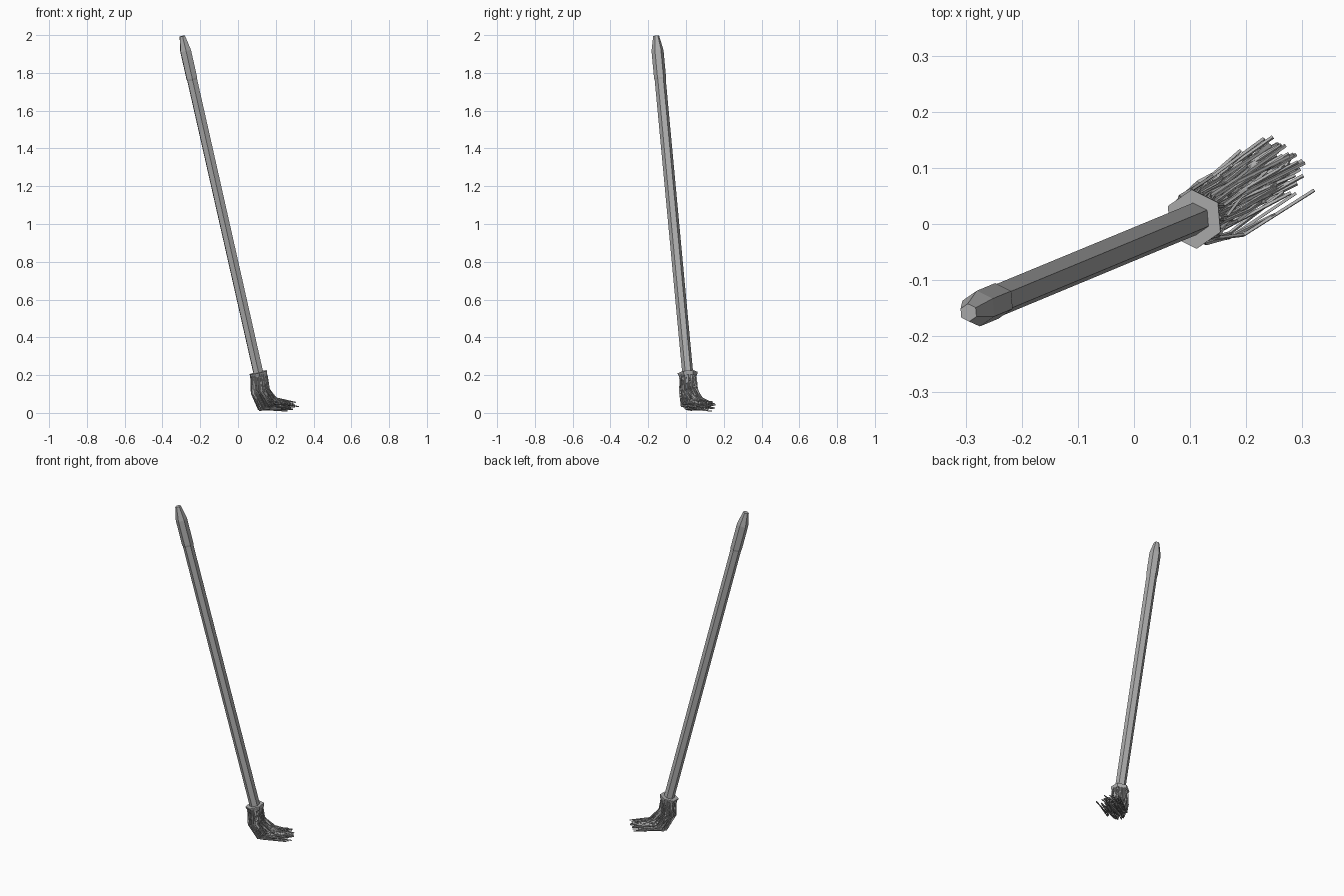
import bpy, bmesh, math, random
from mathutils import Vector

if "Cube" in bpy.data.objects:
    bpy.data.objects.remove(bpy.data.objects["Cube"])

random.seed(4)
BASE = Vector((0.108, 0.009, 0.21))
TOP = Vector((-0.295, -0.158, 1.995))
AXIS = (TOP - BASE).normalized()
LEN = (TOP - BASE).length
# hexagon frame perpendicular to the tilted handle
X = (Vector((1, 0, 0)) - AXIS * AXIS.x).normalized()
Y = AXIS.cross(X)

# dark grey finish
grey = bpy.data.materials.new("dark_grey")
grey.diffuse_color = (0.42, 0.42, 0.42, 1)
grey.use_nodes = True
grey.node_tree.nodes["Principled BSDF"].inputs["Base Color"].default_value = grey.diffuse_color


def lathe(name, profile, sides=6, phase=math.radians(35)):
    """Faceted solid round the tilted axis; profile = (distance, radius)."""
    bm = bmesh.new()
    rings = []
    for d, r in profile:
        rings.append([bm.verts.new(BASE + AXIS * d + r * (
            X * math.cos(phase + i * math.tau / sides) +
            Y * math.sin(phase + i * math.tau / sides))) for i in range(sides)])
    for a, b in zip(rings, rings[1:]):
        for i in range(sides):
            j = (i + 1) % sides
            bm.faces.new((a[i], a[j], b[j], b[i]))
    bm.faces.new(rings[0][::-1])
    bm.faces.new(rings[-1])
    me = bpy.data.meshes.new(name)
    bm.to_mesh(me)
    bm.free()
    me.materials.append(grey)
    ob = bpy.data.objects.new(name, me)
    bpy.context.collection.objects.link(ob)
    return ob


# handle with a slightly swollen, tapered grip end
lathe("handle", [(-0.02, 0.029), (LEN - 0.24, 0.0295), (LEN - 0.23, 0.032),
                 (LEN - 0.08, 0.032), (LEN, 0.016)])
# collar holding the bristles
lathe("collar", [(-0.018, 0.046), (0.0, 0.053), (0.004, 0.053)])

# bristles: bent strands swept towards +x +y
cu = bpy.data.curves.new("bristles", 'CURVE')
cu.dimensions = '3D'
cu.bevel_depth = 0.0036
cu.bevel_resolution = 0
cu.use_fill_caps = True
cu.materials.append(grey)
D = Vector((0.87, 0.49, 0))
S = Vector((-0.49, 0.87, 0))
UP = Vector((0, 0, 1))
rnd = random.uniform
N = 120
for k in range(N):
    r = 0.044 * math.sqrt((k + 0.5) / N)
    a = k * 2.39996
    u, v = r * math.cos(a), r * math.sin(a)
    j = lambda s: Vector((rnd(-s, s), rnd(-s, s), rnd(-s, s)))
    spread = rnd(0.75, 1.3) if k % 8 else 1.55
    pts = [BASE - AXIS * 0.008 + D * u + S * v,
           Vector((0.116, 0.013, 0.115)) + D * u * 1.05 + S * v * 1.1 + UP * u * 0.4 + j(0.007),
           Vector((0.154, 0.040, 0.050)) + D * u * 1.05 + S * v * spread + UP * u * 0.75 + j(0.008),
           Vector((0.250, 0.100, 0.039)) + D * rnd(-0.05, 0.045) + S * v * spread * 1.15
           + UP * u * 0.45 + j(0.011)]
    sp = cu.splines.new('POLY')
    sp.points.add(3)
    for p, q in zip(sp.points, pts):
        q.z = max(q.z, 0.005)
        p.co = (*q, 1)
    sp.use_smooth = False
ob = bpy.data.objects.new("bristles", cu)
bpy.context.collection.objects.link(ob)
